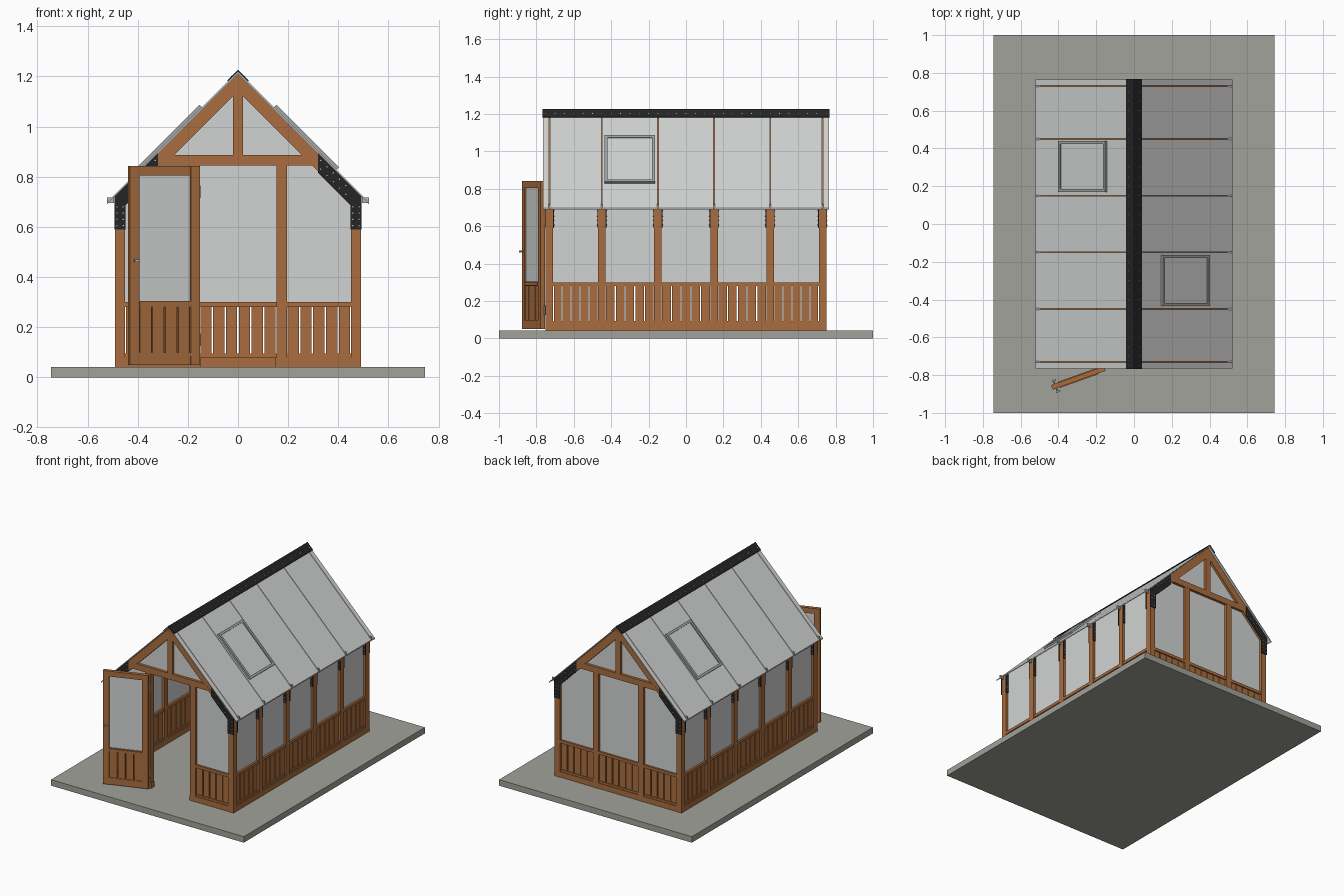
import bpy, bmesh, math
from mathutils import Matrix, Vector

if "Cube" in bpy.data.objects:
    bpy.data.objects.remove(bpy.data.objects["Cube"])


def material(name, rgb):
    m = bpy.data.materials.new(name)
    m.diffuse_color = (*rgb, 1)
    m.use_nodes = True
    m.node_tree.nodes["Principled BSDF"].inputs["Base Color"].default_value = m.diffuse_color
    return m


WOOD = material("cedar wood", (0.40, 0.155, 0.05))
GLASS = material("frosted glass", (0.64, 0.65, 0.65))
STONE = material("grey stone", (0.36, 0.36, 0.325))
BLACK = material("black metal", (0.018, 0.018, 0.018))
STEEL = material("bolt steel", (0.5, 0.5, 0.52))
FRAME = material("grey vent frame", (0.36, 0.37, 0.37))

parts = {}


def mesh_for(name, mat):
    if name not in parts:
        parts[name] = (bmesh.new(), mat)
    return parts[name][0]


def box(name, mat, x, y, z, M=Matrix.Identity(4)):
    """Box from (min, max) ranges, optionally transformed."""
    c = Vector(((x[0] + x[1]) / 2, (y[0] + y[1]) / 2, (z[0] + z[1]) / 2))
    s = Matrix.Diagonal((abs(x[1] - x[0]), abs(y[1] - y[0]), abs(z[1] - z[0]), 1))
    bmesh.ops.create_cube(mesh_for(name, mat), size=1, matrix=M @ Matrix.Translation(c) @ s)


def prism(name, mat, pts, y0, y1, sx=1):
    """Extrude an x-z outline from y0 to y1; sx=-1 mirrors it."""
    bm = mesh_for(name, mat)
    f = bm.faces.new([bm.verts.new((sx * x, y0, z)) for x, z in pts])
    r = bmesh.ops.extrude_face_region(bm, geom=[f])
    vs = [v for v in r["geom"] if isinstance(v, bmesh.types.BMVert)]
    bmesh.ops.translate(bm, verts=vs, vec=(0, y1 - y0, 0))


def disc(name, mat, pos, radius, depth, rot, seg=6):
    M = Matrix.Translation(pos) @ rot
    bmesh.ops.create_cone(mesh_for(name, mat), cap_ends=True, segments=seg,
                          radius1=radius, radius2=radius, depth=depth, matrix=M)


def plank_panel(name, u0, u1, M, count=5, z0=0.08, z1=0.28):
    """Row of vertical planks with rails, in a local u-depth-z frame."""
    box(name + "_rail", WOOD, (u0, u1), (-0.017, 0.017), (z1, z1 + 0.02), M)
    box(name + "_rail", WOOD, (u0, u1), (-0.014, 0.014), (z0, z0 + 0.014), M)
    pitch, gap = (u1 - u0) / count, 0.006
    for i in range(count):
        a = u0 + i * pitch
        box(name + "_planks", WOOD, (a + gap / 2, a + pitch - gap / 2),
            (-0.009, 0.009), (z0, z1), M)


FRAMES = [-0.73, -0.45, -0.15, 0.15, 0.45, 0.73]
Y_ROT = Matrix.Rotation(math.pi / 2, 4, 'X')

# Base slab
box("base_slab", STONE, (-0.745, 0.745), (-1, 1), (0, 0.042))

# Sills
for s in (-1, 1):
    box("side_sill", WOOD, (s * 0.45, s * 0.49), (-0.748, 0.748), (0.02, 0.08))
    box("front_sill", WOOD, (s * 0.15, s * 0.45), (-0.748, -0.71), (0.02, 0.08))
box("back_sill", WOOD, (-0.45, 0.45), (0.71, 0.748), (0.02, 0.08))

# Frames: posts, rafters, metal corner brackets with bolts
RAFTER = [(0, 1.21), (0.49, 0.72), (0.49, 0.69), (0.45, 0.69), (0, 1.14)]
BRACKET = [(0.493, 0.59), (0.493, 0.72), (0.32, 0.893), (0.32, 0.815), (0.448, 0.687), (0.448, 0.59)]
for y in FRAMES:
    for s in (-1, 1):
        box("side_posts", WOOD, (s * 0.45, s * 0.49), (y - 0.02, y + 0.02), (0.042, 0.70))
        prism("rafters", WOOD, RAFTER, y - 0.02, y + 0.02, s)
        for t in (-1, 1):
            yo = y + t * 0.02
            prism("corner_brackets", BLACK, BRACKET, yo, yo + t * 0.004, s)
            dots = [(0.458 + 0.025 * c, 0.605 + 0.025 * r) for r in range(4) for c in range(2)]
            dots += [(0.33 + 0.025 * r, k - 0.33 - 0.025 * r) for r in range(5) for k in (1.16, 1.195)]
            for x, z in dots:
                disc("bracket_bolts", STEEL, (s * x, yo + t * 0.005, z), 0.003, 0.004, Y_ROT)
        # eave clip holding the roof glass
        box("eave_clips", STEEL, (s * 0.495, s * 0.522), (y - 0.004, y + 0.004), (0.695, 0.718))

# Side wall panels and glass
for s in (-1, 1):
    M = Matrix.Translation((s * 0.47, 0, 0)) @ Matrix.Rotation(math.pi / 2, 4, 'Z')
    for a, b in zip(FRAMES, FRAMES[1:]):
        plank_panel("side_wall", a + 0.02, b - 0.02, M)
        box("side_glass", GLASS, (s * 0.467, s * 0.473), (a + 0.02, b - 0.02), (0.30, 0.735))

# Gable ends
SIDE_GLASS = [(0.19, 0.30), (0.45, 0.30), (0.45, 0.70), (0.29, 0.86), (0.19, 0.86)]
TRIANGLE = [(-0.28, 0.87), (0.28, 0.87), (0, 1.15)]
for y, end in ((-0.73, "front"), (0.73, "back")):
    M = Matrix.Translation((0, y, 0))
    prism(end + "_tie_beam", WOOD, [(-0.315, 0.845), (0.28, 0.845), (0.315, 0.845), (0.28, 0.887),
                                    (-0.28, 0.887)], y - 0.021, y + 0.021)
    box(end + "_king_post", WOOD, (-0.02, 0.02), (y - 0.021, y + 0.021), (0.885, 1.185))
    prism(end + "_gable_glass", GLASS, TRIANGLE, y - 0.003, y + 0.003)
    for s in (-1, 1):
        box(end + "_posts", WOOD, (s * 0.153, s * 0.195), (y - 0.02, y + 0.02), (0.042, 0.846))
        prism(end + "_side_glass", GLASS, SIDE_GLASS, y - 0.003, y + 0.003, s)
        plank_panel(end + "_wall", min(s * 0.195, s * 0.45), max(s * 0.195, s * 0.45), M)
plank_panel("back_wall", -0.153, 0.153, Matrix.Translation((0, 0.73, 0)), 6)
box("back_middle_glass", GLASS, (-0.153, 0.153), (0.727, 0.733), (0.30, 0.846))

# Open door, hinged on the left post
D = Matrix.Translation((-0.155, -0.765, 0)) @ Matrix.Rotation(math.atan2(-0.1, -0.28), 4, 'Z')
W = 0.297
for u in (0, W - 0.04):
    box("door_stiles", WOOD, (u, u + 0.04), (-0.013, 0.013), (0.05, 0.842), D)
for z0, z1 in ((0.05, 0.09), (0.28, 0.305), (0.805, 0.842)):
    box("door_rails", WOOD, (0.04, W - 0.04), (-0.012, 0.012), (z0, z1), D)
plank_panel("door", 0.04, W - 0.04, D, 4, 0.085, 0.282)
box("door_glass", GLASS, (0.04, W - 0.04), (-0.003, 0.003), (0.305, 0.805), D)
for t in (-1, 1):
    disc("door_handle", STEEL, D @ Vector((W - 0.02, t * 0.022, 0.465)), 0.004, 0.024,
         D.to_3x3().to_4x4() @ Y_ROT, 10)
    box("door_handle", STEEL, (W - 0.035, W - 0.012), (t * 0.028, t * 0.035), (0.46, 0.47), D)
for z in (0.15, 0.74):
    disc("door_hinges", STEEL, (-0.155, -0.757, z), 0.006, 0.05, Matrix.Identity(4), 8)

# Roof glass sheets with narrow joints over the frames
PANE = [(0, 1.212), (0.522, 0.690), (0.522, 0.698), (0, 1.220)]
joints = [-0.767] + FRAMES + [0.767]
for a, b in zip(joints, joints[1:]):
    for s in (-1, 1):
        prism("roof_glass", GLASS, PANE, a + 0.002, b - 0.002, s)

# Ridge cap with two bolt rows
CAP = [(0, 1.219), (0.04, 1.179), (0.042, 1.184), (0, 1.227)]
for s in (-1, 1):
    prism("ridge_cap", BLACK, CAP, -0.768, 0.768, s)
    tilt = Matrix.Rotation(s * math.pi / 4, 4, 'Y')
    for i in range(31):
        disc("ridge_bolts", STEEL, (s * 0.026, -0.75 + i * 0.05, 1.2005), 0.003, 0.004, tilt)

# Roof vents: raised frame with an inset pane, local u along the slope
for s, yc in ((-1, 0.305), (1, -0.30)):
    R = Matrix.Translation((s * 0.268, yc, 0.952)) @ Matrix.Rotation(s * math.pi / 4, 4, 'Y')
    hu, hv, w = 0.176, 0.135, 0.016
    for t in (-1, 1):
        box("roof_vent_frame", FRAME, (t * (hu - w), t * hu), (-hv, hv), (-0.004, 0.014), R)
        box("roof_vent_frame", FRAME, (-hu + w, hu - w), (t * (hv - w), t * hv), (-0.004, 0.014), R)
    box("roof_vent_glass", GLASS, (-hu + w, hu - w), (-hv + w, hv - w), (-0.004, 0.007), R)

# Turn every collected part into an object
for name, (bm, mat) in parts.items():
    bmesh.ops.recalc_face_normals(bm, faces=bm.faces[:])
    me = bpy.data.meshes.new(name)
    bm.to_mesh(me)
    bm.free()
    me.materials.append(mat)
    bpy.context.scene.collection.objects.link(bpy.data.objects.new(name, me))
